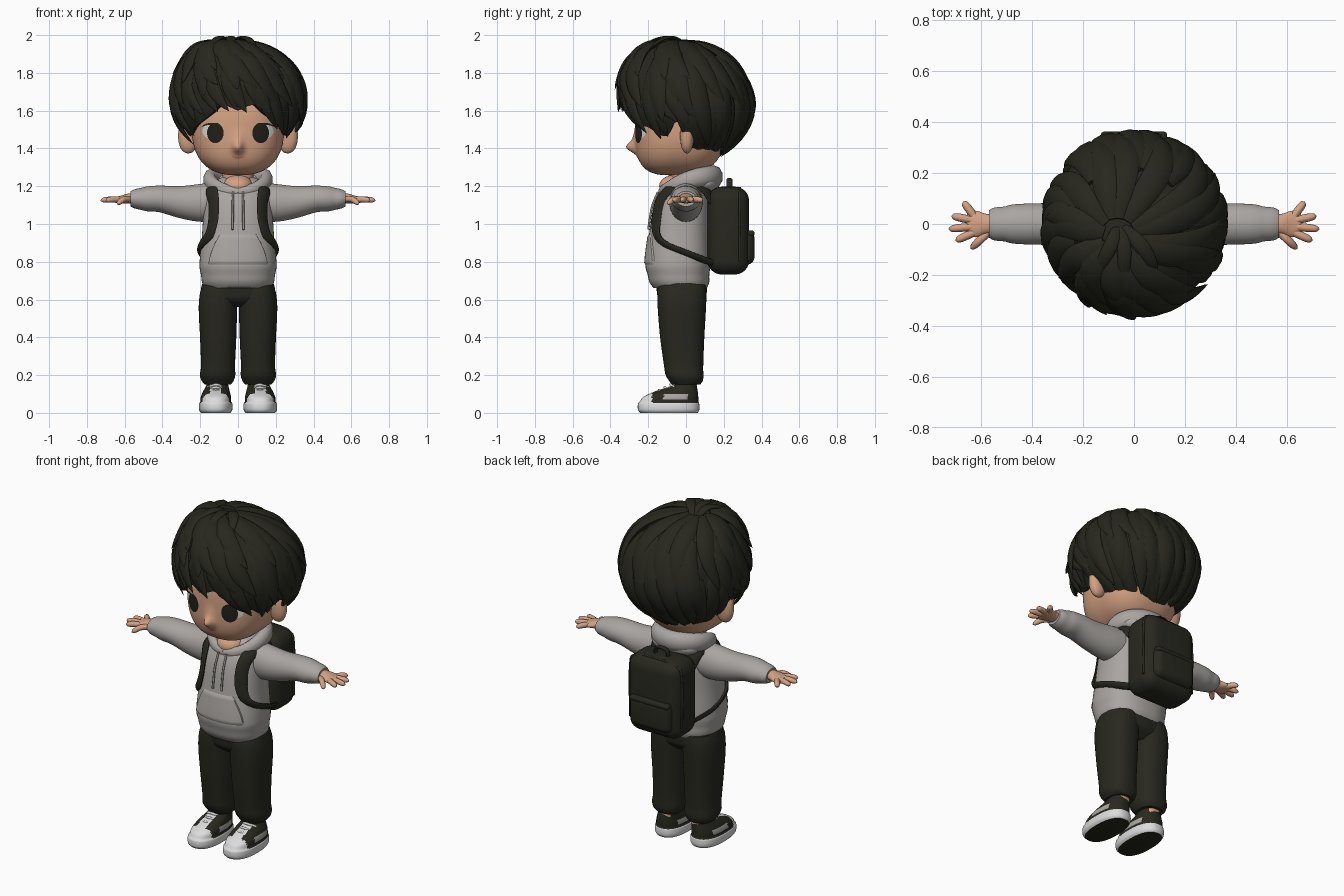
import bpy, bmesh, math, random
from math import sin, cos, pi
from mathutils import Vector

random.seed(4)
if "Cube" in bpy.data.objects:
    bpy.data.objects.remove(bpy.data.objects["Cube"])


def material(name, *rgb):
    mat = bpy.data.materials.new(name)
    mat.use_nodes = True
    mat.diffuse_color = (*rgb, 1)
    mat.node_tree.nodes["Principled BSDF"].inputs["Base Color"].default_value = (*rgb, 1)
    return mat


HAIR = material("dark hair", .02, .02, .013)
CLOTH = material("dark cloth", .021, .021, .014)
SKIN = material("skin", .66, .36, .225)
LIP = material("lip", .38, .16, .1)
GREY = material("hoodie grey", .4, .38, .36)
CORD = material("cord grey", .27, .255, .24)
WHITE = material("white", .72, .72, .72)
EYE = material("eye dark", .014, .014, .01)


def finish(name, bm, mats, rule=None, front=False):
    """Turn a bmesh into a smooth shaded object, colouring faces by a rule."""
    bmesh.ops.recalc_face_normals(bm, faces=bm.faces)
    if front and sum(f.normal.y for f in bm.faces) > 0:
        bmesh.ops.reverse_faces(bm, faces=bm.faces)
    if rule:
        for f in bm.faces:
            f.material_index = rule(f.calc_center_median(), f.normal)
    mesh = bpy.data.meshes.new(name)
    bm.to_mesh(mesh)
    bm.free()
    for m in mats:
        mesh.materials.append(m)
    mesh.shade_smooth()
    mesh.set_sharp_from_angle(angle=math.radians(50))
    obj = bpy.data.objects.new(name, mesh)
    bpy.context.collection.objects.link(obj)
    return obj


def skin_rows(bm, rows, wrap=True, caps=True):
    """Bridge rows of points with quads."""
    rows = [[bm.verts.new(p) for p in row] for row in rows]
    n = len(rows[0])
    for a, b in zip(rows, rows[1:]):
        for i in range(n if wrap else n - 1):
            j = (i + 1) % n
            bm.faces.new((a[i], a[j], b[j], b[i]))
    if caps:
        bm.faces.new(rows[0])
        bm.faces.new(rows[-1])


def at(keys, h):
    """Smoothly interpolate rows of values keyed by their first entry."""
    last = len(keys) - 1
    h = min(max(h, keys[0][0]), keys[-1][0])
    i = max(k for k in range(last) if keys[k][0] <= h)
    a, b = keys[i], keys[i + 1]
    p, q = keys[max(i - 1, 0)], keys[min(i + 2, last)]
    span = b[0] - a[0]
    t = (h - a[0]) / span
    out = []
    for k in range(1, len(a)):
        m = (b[k] - p[k]) / (b[0] - p[0]) * span
        n = (q[k] - a[k]) / (q[0] - a[0]) * span
        d = b[k] - a[k]
        out.append(a[k] + t * (m + t * (3 * d - 2 * m - n + t * (m + n - 2 * d))))
    return out


def power(v, e):
    return math.copysign(abs(v) ** (2 / e), v)


def section(keys, h, a, e, grow=0):
    c, d, r, s = at(keys, h)
    return c + (r + grow) * power(sin(a), e), d - (s + grow) * power(cos(a), e)


def loft(name, keys, mats, axis="z", e=2.4, n=40, steps=28, rule=None):
    """Rounded cross-sections (height, centre, centre, radius, radius) along an axis."""
    lo, hi = keys[0][0], keys[-1][0]
    rows = []
    for k in range(steps + 1):
        h = lo + (hi - lo) * k / steps
        ring = [section(keys, h, 2 * pi * i / n, e) for i in range(n)]
        rows.append([(u, v, h) if axis == "z" else (h, u, v) for u, v in ring])
    bm = bmesh.new()
    skin_rows(bm, rows)
    return finish(name, bm, mats, rule)


def smooth_path(points, m=20):
    keys = [(i, *p) for i, p in enumerate(points)]
    return [Vector(at(keys, (len(points) - 1) * k / m)) for k in range(m + 1)]


def sweep(bm, pts, up, width, thick, n=10):
    """Elliptical tube along points; up depends on the point, width and thick on the fraction."""
    rows, last = [], len(pts) - 1
    for i, p in enumerate(pts):
        tangent = (pts[min(i + 1, last)] - pts[max(i - 1, 0)]).normalized()
        side = tangent.cross(up(p)).normalized()
        lift = side.cross(tangent)
        w, h = width(i / last), thick(i / last)
        rows.append([p + side * w * cos(2 * pi * k / n) + lift * h * sin(2 * pi * k / n) for k in range(n)])
    skin_rows(bm, rows)


def tube(name, points, mat, up, width, thick=None, m=20):
    bm = bmesh.new()
    w = width if callable(width) else lambda t: width
    h = w if thick is None else thick if callable(thick) else lambda t: thick
    sweep(bm, smooth_path(points, m), up if callable(up) else lambda p: Vector(up), w, h)
    return finish(name, bm, [mat])


def ball(name, centre, radii, mat, e=2, detail=1):
    bm = bmesh.new()
    bmesh.ops.create_uvsphere(bm, u_segments=40 * detail, v_segments=28 * detail, radius=1)
    for v in bm.verts:
        v.co /= sum(abs(c) ** e for c in v.co) ** (1 / e)
        v.co = Vector(c + r * p for c, r, p in zip(centre, radii, v.co))
    return finish(name, bm, [mat])


def box(name, centre, size, bevel, mat):
    bm = bmesh.new()
    bmesh.ops.create_cube(bm, size=1)
    for v in bm.verts:
        v.co = Vector(c + s * p for c, s, p in zip(centre, size, v.co))
    bmesh.ops.bevel(bm, geom=bm.edges[:], offset=bevel, segments=6, profile=.5, affect="EDGES")
    return finish(name, bm, [mat])


# Head with a forward jaw and a soft nose
HEAD, HEAD_R, HEAD_E = (0, -.03, 1.52), (.245, .24, .262), 2.5


def relief(x, z):
    nose = .048 * math.exp(-(x / .026) ** 2 - ((z - 1.405) / .03) ** 2)
    bridge = .012 * math.exp(-(x / .03) ** 2 - ((z - 1.45) / .04) ** 2)
    return .9 * max(0, 1.5 - z) ** 2 + nose + bridge


head = ball("head", HEAD, HEAD_R, SKIN, HEAD_E, 3)
for v in head.data.vertices:
    if v.co.y < HEAD[1]:
        v.co.y -= relief(v.co.x, v.co.z)
loft("neck", [(1.1, 0, 0, .085, .08), (1.32, 0, 0, .08, .08)], [SKIN])
ball("throat", (0, -.06, 1.2), (.08, .082, .06), SKIN)


def face_point(x, z, lift):
    rest = 1 - abs(x / HEAD_R[0]) ** HEAD_E - abs((z - HEAD[2]) / HEAD_R[2]) ** HEAD_E
    return x, HEAD[1] - HEAD_R[1] * max(rest, 0) ** (1 / HEAD_E) - relief(x, z) - lift, z


def face_disc(name, x, z, rx, rz, lift, mat, bend=0):
    rows = [[face_point(x + rx * k / 6 * sin(a), z + rz * k / 6 * cos(a) + bend * (k / 6 * sin(a)) ** 2, lift)
             for a in (2 * pi * i / 32 for i in range(32))] for k in (.1, 1, 2, 3, 4, 5, 6)]
    bm = bmesh.new()
    skin_rows(bm, rows, caps=False)
    finish(name, bm, [mat], front=True)


face_disc("mouth", 0, 1.35, .032, .003, .003, LIP, .009)
for s, side in ((1, "left"), (-1, "right")):
    face_disc(side + "_eye_white", s * .143, 1.492, .045, .04, .002, WHITE)
    face_disc(side + "_iris", s * .12, 1.482, .044, .054, .004, EYE)
    face_disc(side + "_lash", s * .145, 1.53, .048, .005, .006, EYE, -.015)
    ball(side + "_ear", (s * .263, .005, 1.468), (.054, .036, .094), SKIN, 2.2)

# Hair cap with a varying lower edge and swirling grooves
EDGE = [(0, 1.6), (.27, 1.63), (.45, 1.58), (.75, 1.525), (1.2, 1.465), (1.4, 1.54), (1.62, 1.54),
        (1.76, 1.41), (2.05, 1.35), (pi, 1.325)]


def edge_angle(a):
    a = abs((a + pi) % (2 * pi) - pi)
    return math.acos(max(-.98, (at(EDGE, a)[0] - 1.64) / .32))


def hair_point(th, a, scale=1.0):
    c = cos(th)
    r = max(sin(th), 0) ** (.82 if c > 0 else 1.25)
    crown, brow = max(c, 0) ** 4, .025 * sin(2 * th) if c > 0 else 0
    return Vector((.34 * scale * r * sin(a) - .07 * crown,
                   -(.34 + brow * cos(a)) * scale * r * cos(a) - .05 * crown, 1.64 + .318 * scale * c))


bm, columns = bmesh.new(), 120
rows = []
for t, scale in [(.02 + .98 * k / 24, 1) for k in range(25)] + [(1, .9), (1, .8), (.8, .78), (.5, .75)]:
    row = []
    for i in range(columns):
        a = 2 * pi * i / columns
        th = t * edge_angle(a)
        groove = .014 * sin(17 * (a + .5 * t)) * sin(min(th, pi / 2))
        row.append(hair_point(th, a, scale + groove))
    rows.append(row)
skin_rows(bm, rows)
finish("hair_cap", bm, [HAIR])

# Overlapping tapered locks with flicked tips, from the crown down to the fringe and nape
bm = bmesh.new()
for count, start, end, width, lift in ((36, .5, 1.03, .042, 1.0), (22, .25, .85, .055, 1.015), (15, .05, .6, .055, 1.02)):
    for i in range(count):
        a0 = 2 * pi * (i + random.uniform(-.3, .3)) / count
        swirl, stop = random.uniform(.1, .55), end * random.uniform(.92, 1.03)
        flick = random.uniform(.02, .09)
        pts = []
        for k in range(15):
            t = k / 14
            th = min((start + (stop - start) * t) * edge_angle(a0), 2.9)
            pts.append(hair_point(th, a0 + swirl * (t * t - 1), lift + flick * t ** 4 + .02 * sin(pi * t)))
        taper = lambda t, w=width: w * (sin(pi * (.15 + .85 * t)) ** .7 if t < 1 else .02)
        sweep(bm, pts, lambda p: p - Vector((0, 0, 1.6)), taper, lambda t: .38 * taper(t), 8)
finish("hair_locks", bm, [HAIR])
for i, (x, y) in enumerate(((-.13, -.16), (-.04, -.19), (.07, -.15))):
    tube("hair_tuft_%d" % i, [(-.06, 0, 1.93), (x * .5 - .02, y * .45, 1.985), (x, y, 1.965), (x * 1.3, y * 1.5, 1.88)],
         HAIR, (0, 0, 1), lambda t: .002 + .026 * sin(pi * (.2 + .8 * t)), lambda t: .002 + .012 * (1 - t))

# Hoodie body, collar, pocket and cords
TORSO = [(.66, 0, -.03, .175, .14), (.69, 0, -.035, .19, .158), (.73, 0, -.04, .196, .163),
         (.78, 0, -.043, .204, .172), (.95, 0, -.035, .19, .16), (1.1, 0, -.023, .18, .147),
         (1.18, 0, -.01, .168, .125), (1.225, 0, 0, .13, .09), (1.25, 0, 0, .08, .06)]
loft("hoodie_body", TORSO, [GREY], steps=40, n=56)


def torso_point(z, a, grow=0):
    return (*section(TORSO, z, a, 2.4, grow), z)


ring = [2 * pi * k / 40 for k in range(41)]
hood = [(.148 * sin(a), .012 - .138 * cos(a), 1.25 - .08 * ((1 + cos(a)) / 2) ** 2) for a in ring]
back = lambda t: (1 - cos(2 * pi * t)) / 2
tube("hood", hood, GREY, lambda p: Vector((p.x, p.y, 0)), lambda t: .028 + .032 * back(t) ** .6,
     lambda t: .022 + .024 * back(t) ** .7, 60)
ball("hood_bag", (0, .1, 1.215), (.15, .078, .06), GREY)

rows = []
for j in range(13):
    half = .85 - .4 * (j / 12) ** 1.6
    rows.append([torso_point(.78 + .17 * j / 12, half * (i / 12 - 1), -.004 if i in (0, 24) or j in (0, 12) else .007)
                 for i in range(25)])
bm = bmesh.new()
skin_rows(bm, rows, wrap=False, caps=False)
finish("front_pocket", bm, [GREY], front=True)

HIP = [(.56, 0, -.02, .14, .08), (.6, 0, -.022, .19, .122), (.64, 0, -.022, .198, .132), (.7, 0, -.025, .185, .135)]
loft("trouser_hips", HIP, [CLOTH])

for s, side in ((1, "left"), (-1, "right")):
    # Sleeve, hand and fingers
    sleeve = [(.1, 0, 1.12, .09, .103), (.2, 0, 1.112, .088, .1), (.3, 0, 1.115, .083, .086), (.42, 0, 1.133, .08, .07),
              (.48, 0, 1.133, .076, .066), (.51, 0, 1.133, .068, .059), (.55, 0, 1.133, .064, .05), (.57, 0, 1.133, .053, .04)]
    palm = [(.53, 0, 1.135, .04, .028), (.58, 0, 1.135, .04, .026), (.62, 0, 1.13, .052, .02), (.655, 0, 1.127, .045, .014)]
    parts = [loft(side + "_sleeve", sleeve, [GREY], "x", 2), loft(side + "_palm", palm, [SKIN], "x", 2)]
    for finger, y0, x, y in (("thumb", -.03, .64, -.098), ("index", -.034, .7, -.066), ("middle", -.01, .728, -.02),
                             ("ring", .014, .717, .032), ("little", .034, .67, .088)):
        root, tip = (.57, 1.105) if finger == "thumb" else (.63, 1.125)
        parts.append(tube(side + "_" + finger, [(root, y0, 1.13), ((root + x) / 2, (y0 + y) / 2, 1.13), (x, y, tip)],
                          SKIN, (0, 0, 1), lambda t: .015 * (1 - t ** 6) ** .5 + .001, m=12))

    # Trouser leg, ankle and shoe
    leg = [(.15, .107, 0, .07, .075), (.17, .108, 0, .085, .09), (.2, .108, -.008, .094, .1), (.24, .106, -.012, .09, .103),
           (.4, .105, -.02, .096, .117), (.56, .106, -.022, .102, .128), (.64, .1, -.022, .1, .13), (.68, .095, -.022, .09, .125)]
    shoe = [(0, .118, -.09, .078, .152), (.015, .118, -.092, .088, .162), (.05, .118, -.092, .088, .162),
            (.058, .118, -.09, .082, .156), (.085, .117, -.08, .08, .145), (.115, .114, -.05, .07, .112),
            (.14, .11, -.015, .06, .073), (.165, .108, .005, .052, .052)]

    def shoe_colour(c, n):
        if n.z < -.7:
            return 0
        if c.z < .055 or c.y < -.18 or (abs(c.x - .118) < .03 and c.y < -.04):
            return 1
        return 2 if .07 < c.z < .1 and -.12 < c.y < .01 else 0

    parts += [loft(side + "_trouser_leg", leg, [CLOTH]),
              loft(side + "_ankle", [(.1, .108, .01, .048, .048), (.2, .108, .01, .05, .05)], [SKIN]),
              loft(side + "_shoe", shoe, [CLOTH, WHITE, GREY], n=64, steps=40, rule=shoe_colour)]
    for k in range(3):
        y, z = -.13 + .03 * k, .117 + .014 * k
        parts.append(tube(side + "_lace_%d" % k, [(.07, y + .01, z - .012), (.116, y - .012, z + .004), (.162, y + .01, z - .012)],
                          WHITE, (0, 0, 1), .007))

    # Shoulder strap and hood cord
    strap = [(.12, .14, 1.12), (.135, .09, 1.19), (.14, 0, 1.205), (.142, -.085, 1.185)]
    strap += [torso_point(z, a, .004) for z, a in ((1.12, .72), (1.02, .7), (.94, .85), (.89, 1.25), (.84, 1.85))]
    strap.append((.14, .15, .79))
    parts.append(tube(side + "_strap", strap, CLOTH, lambda p: p - Vector((0, -.02, 1.02)),
                      lambda t: .037 - .016 * min(max((t - .55) * 5, 0), 1), .011, 50))
    cord = [torso_point(z, .1, .008) for z in (1.17, 1.1, 1.04, .97)]
    parts.append(tube(side + "_cord", cord, CORD, (0, -1, 0), .006))
    if s < 0:
        for obj in parts:
            for v in obj.data.vertices:
                v.co.x *= -1
            obj.data.flip_normals()

# Backpack
box("backpack_body", (0, .224, .965), (.35, .22, .465), .075, CLOTH)
box("backpack_pocket", (0, .315, .875), (.27, .095, .18), .04, CLOTH)
box("backpack_pocket_flap", (0, .32, .95), (.26, .085, .03), .013, CLOTH)
seam = [(-.172, .285, .8), (-.172, .285, 1.1), (-.14, .285, 1.175), (0, .285, 1.19)]
seam += [(-x, y, z) for x, y, z in seam[2::-1]]
tube("backpack_seam", seam, CLOTH, (0, 1, 0), .007, m=40)
tube("backpack_handle", [(-.045, .23, 1.18), (-.035, .23, 1.225), (0, .23, 1.235), (.035, .23, 1.225), (.045, .23, 1.18)],
     CLOTH, (0, 1, 0), .009, .016)
